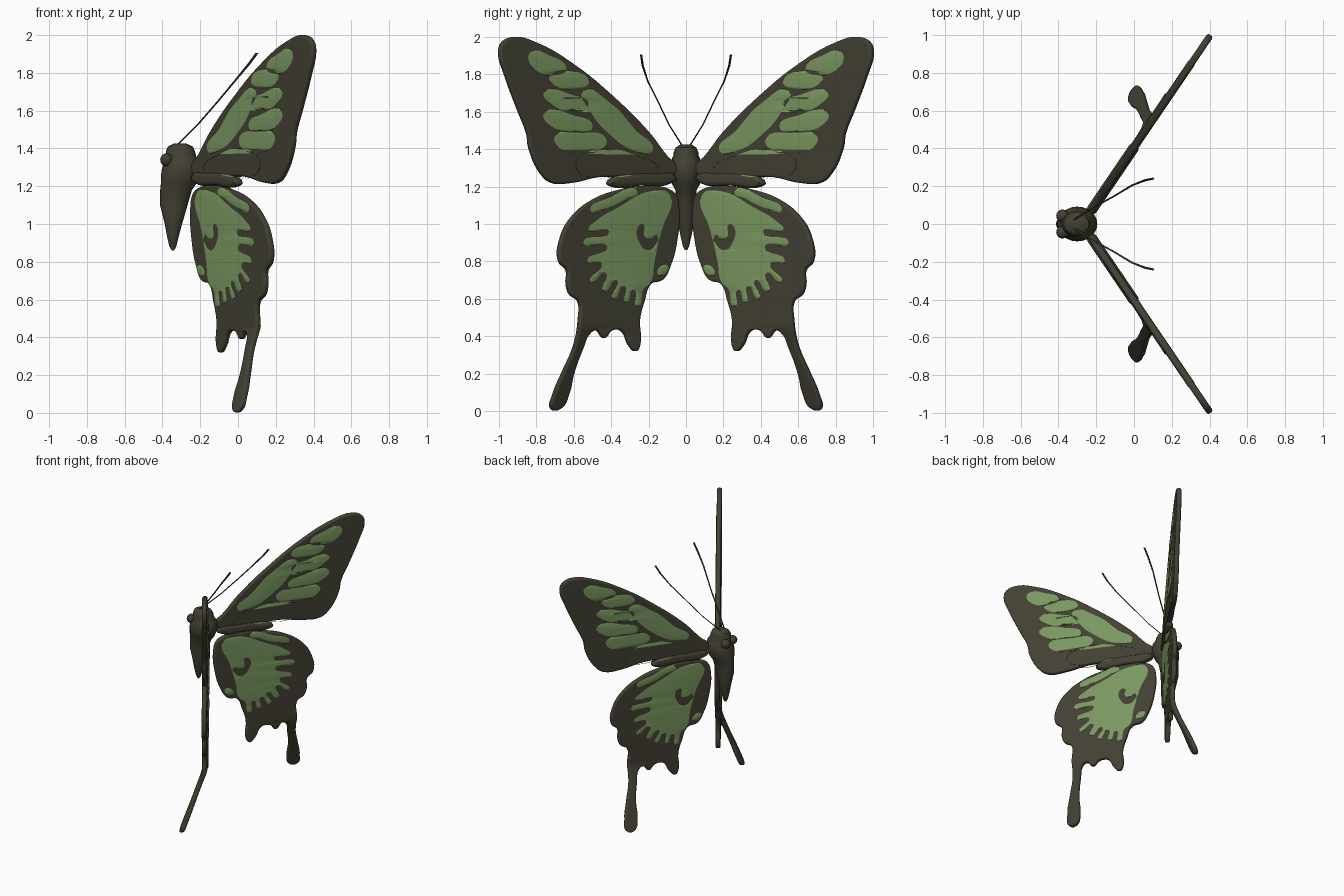
import bpy, bmesh, math
from mathutils import Vector

if "Cube" in bpy.data.objects:
    bpy.data.objects.remove(bpy.data.objects["Cube"])


def material(name, rgb):
    m = bpy.data.materials.new(name)
    m.diffuse_color = (*rgb, 1)
    m.use_nodes = True
    m.node_tree.nodes["Principled BSDF"].inputs["Base Color"].default_value = m.diffuse_color
    return m


DARK = material("dark brown", (0.056, 0.052, 0.033))
GREEN = material("leaf green", (0.195, 0.315, 0.118))
NORMAL = Vector((0.827, -0.562, 0))


def smooth(ob, angle=35):
    bpy.ops.object.select_all(action='DESELECT')
    ob.select_set(True)
    bpy.context.view_layer.objects.active = ob
    bpy.ops.object.shade_smooth_by_angle(angle=math.radians(angle))


def add_object(name, mesh, mat, mirrored=True):
    ob = bpy.data.objects.new(name, mesh)
    bpy.context.collection.objects.link(ob)
    mesh.materials.clear()
    mesh.materials.append(mat)
    smooth(ob)
    if mirrored:
        m = ob.modifiers.new("mirror", 'MIRROR')
        m.use_axis = (False, True, False)
        m.use_mirror_merge = False
    return ob


def fore_x(y, z):
    return -0.275 + 0.68 * y


def hind_x(y, z):
    # the tail bends away from the wing plane
    bend = 0.44 * max(0, 0.45 - z) if y > 0.47 else 0
    return -0.27 + 0.66 * y - bend


def sheet(name, outlines, mat, plane_x, extrude, bevel=0.0, offset=0.0):
    """Filled smooth outlines in (y, z) hundredths, laid onto a slanted wing plane."""
    cu = bpy.data.curves.new(name + "_curve", 'CURVE')
    cu.dimensions = '2D'
    cu.fill_mode = 'BOTH'
    cu.extrude, cu.bevel_depth, cu.bevel_resolution, cu.offset = extrude, bevel, 2, -bevel
    for pts in outlines:
        s = cu.splines.new('BEZIER')
        s.bezier_points.add(len(pts) - 1)
        s.use_cyclic_u = True
        s.resolution_u = 5
        for bp, (y, z) in zip(s.bezier_points, pts):
            bp.co = (y / 100, z / 100, 0)
            bp.handle_left_type = bp.handle_right_type = 'AUTO'
    tmp = bpy.data.objects.new(name + "_tmp", cu)
    bpy.context.collection.objects.link(tmp)
    dg = bpy.context.evaluated_depsgraph_get()
    me = bpy.data.meshes.new_from_object(tmp.evaluated_get(dg))
    bpy.data.objects.remove(tmp)
    for v in me.vertices:
        y, z, w = v.co
        v.co = Vector((plane_x(y, z), y, z)) + NORMAL * (w + offset)
    bm = bmesh.new()
    bm.from_mesh(me)
    bmesh.ops.remove_doubles(bm, verts=bm.verts, dist=0.0002)
    bmesh.ops.recalc_face_normals(bm, faces=bm.faces)
    bm.to_mesh(me)
    bm.free()
    ob = add_object(name, me, mat)
    ob.modifiers.new("even shading", 'WEIGHTED_NORMAL')
    return ob


# wings
fore = [(6, 132), (10, 136), (20, 149), (40, 169), (61, 186), (80, 197), (92, 200), (98.5, 197),
        (100, 191), (97, 180), (90, 161), (85, 148), (84, 141), (77, 126), (72, 122),
        (61, 122), (47, 125), (30, 125), (12, 126), (6, 127)]
hind = [(10, 119), (21, 120.5), (37, 118), (50, 113), (61, 104), (67, 93), (68, 80), (64, 75),
        (64, 68), (62, 62), (58, 59), (57.5, 49), (60, 35), (66, 21), (71, 9), (72, 1),
        (67.5, 1), (62.5, 10), (60.5, 19), (55.5, 33), (51, 42), (48, 43), (44, 39), (40, 43),
        (35, 43), (30.5, 35), (27, 32), (25, 35), (25, 49), (22.5, 59), (19, 68), (13, 70),
        (8.5, 78), (5, 92), (4, 108), (6, 116)]
sheet("fore_wing", [fore], DARK, fore_x, 0.006, 0.012)
sheet("hind_wing", [hind], DARK, hind_x, 0.006, 0.012)

# small lobe under each fore wing
lobe = [(6, 125), (18, 127), (33, 126), (42, 122), (40, 120), (25, 120.5), (8, 122)]
sheet("wing_lobe", [lobe], DARK, fore_x, 0.008, 0.02)

# green markings as thin plates on both wing faces
fore_marks = [
    [(84, 192), (74, 190), (65, 183), (68, 180), (84, 185)],
    [(64, 182), (53, 176), (56, 173), (74, 177), (73, 180)],
    [(77, 170), (62, 169), (53, 164), (61, 160), (74, 165)],
    [(77, 159), (61, 158), (51, 152), (58, 149), (74, 153)],
    [(56, 171), (42, 165), (28, 150), (19, 139), (28, 139), (43, 149), (52, 160)],
    [(71, 147), (56, 149), (44, 146), (45, 141), (61, 138), (70, 142)],
    [(60, 131), (58, 136), (42, 140), (29, 137), (16, 128), (31, 126.5), (56, 126)]]
hind_main = [(10, 116), (20, 117.5), (37, 109), (50, 101), (53, 97), (42, 96), (56, 90), (43, 88),
             (54, 80), (46, 79), (52, 69), (44, 74), (45, 64), (38, 70), (40, 60), (34, 67),
             (33, 58), (29, 65), (27, 56), (24, 65), (20, 69), (18, 80), (14, 97)]
hind_gap = [(17, 94), (20, 92), (23, 93), (24, 100), (27, 98), (26, 90), (22, 86), (18, 88)]
hind_marks = [hind_main, hind_gap,
              [(27, 117.5), (42, 114), (52, 107), (45, 108), (33, 113.5)],
              [(11, 78), (15, 77), (16, 73), (13, 73)]]
for side, off in (("inner", 0.0175), ("outer", -0.0175)):
    sheet("fore_markings_" + side, fore_marks, GREEN, fore_x, 0.003, 0, off)
    sheet("hind_markings_" + side, hind_marks, GREEN, hind_x, 0.003, 0, off)


def loft(name, rings, mirrored=False, n=24):
    """Skin a row of rings (centre, radius x, radius y) stacked along z."""
    bm = bmesh.new()
    loops = []
    for (x, y, z), rx, ry in rings:
        loops.append([bm.verts.new((x + rx * math.cos(2 * math.pi * i / n),
                                    y + ry * math.sin(2 * math.pi * i / n), z)) for i in range(n)])
    for a, b in zip(loops, loops[1:]):
        for i in range(n):
            j = (i + 1) % n
            bm.faces.new((a[i], a[j], b[j], b[i]))
    bm.faces.new(loops[0][::-1])
    bm.faces.new(loops[-1])
    me = bpy.data.meshes.new(name)
    bm.to_mesh(me)
    bm.free()
    ob = add_object(name, me, DARK, mirrored)
    smooth(ob, 60)
    return ob


# abdomen, thorax and head in one skin: z, x, radius x, radius y
body = [(0.86, -0.345, 0.006, 0.006), (0.88, -0.345, 0.018, 0.016), (0.93, -0.345, 0.03, 0.028),
        (1.0, -0.342, 0.046, 0.042), (1.1, -0.34, 0.073, 0.052), (1.18, -0.328, 0.084, 0.056),
        (1.22, -0.312, 0.096, 0.078), (1.28, -0.3, 0.106, 0.092), (1.33, -0.297, 0.095, 0.084),
        (1.36, -0.302, 0.08, 0.066), (1.385, -0.305, 0.077, 0.066), (1.41, -0.305, 0.066, 0.054),
        (1.425, -0.305, 0.035, 0.03)]
loft("body", [((x, 0, z), rx, ry) for z, x, rx, ry in body])

# eyes
bm = bmesh.new()
bmesh.ops.create_uvsphere(bm, u_segments=16, v_segments=10, radius=0.034)
bmesh.ops.translate(bm, verts=bm.verts, vec=(-0.378, 0.043, 1.34))
me = bpy.data.meshes.new("eye")
bm.to_mesh(me)
bm.free()
add_object("eye", me, DARK)

# antennae
path = [(-0.33, 0.015, 1.41, 0.0045), (-0.21, 0.09, 1.53, 0.004), (-0.11, 0.145, 1.645, 0.004),
        (-0.01, 0.205, 1.765, 0.0045), (0.06, 0.232, 1.85, 0.006), (0.1, 0.24, 1.905, 0.006)]
loft("antenna", [((x, y, z), r * 1.4, r) for x, y, z, r in path], True, 8)
